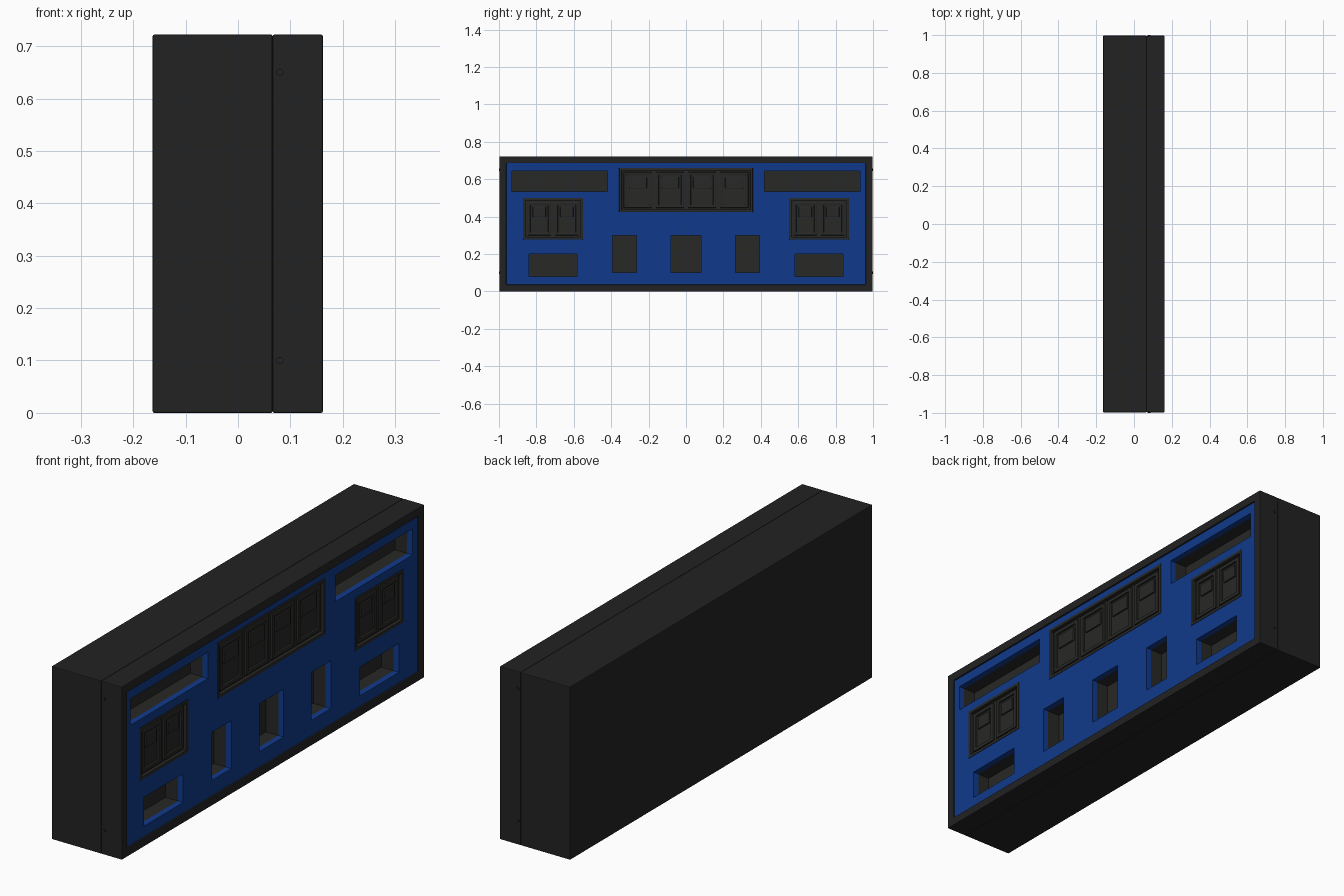
import bpy, bmesh
from mathutils import Matrix, Vector

cube = bpy.data.objects.get("Cube")
if cube:
    bpy.data.objects.remove(cube, do_unlink=True)


def material(name, rgb):
    m = bpy.data.materials.new(name)
    m.use_nodes = True
    m.diffuse_color = (*rgb, 1)
    bsdf = m.node_tree.nodes["Principled BSDF"]
    bsdf.inputs["Base Color"].default_value = (*rgb, 1)
    bsdf.inputs["Roughness"].default_value = 0.7
    return m


BLACK = material("black casing", (0.016, 0.016, 0.016))
GREY = material("charcoal fittings", (0.021, 0.021, 0.02))
BLUE = material("blue panel", (0.005, 0.042, 0.26))


def finish(name, bm, mat, bevel=0):
    bmesh.ops.recalc_face_normals(bm, faces=bm.faces)
    mesh = bpy.data.meshes.new(name)
    bm.to_mesh(mesh)
    bm.free()
    mesh.materials.append(mat)
    obj = bpy.data.objects.new(name, mesh)
    bpy.context.collection.objects.link(obj)
    if bevel:
        mod = obj.modifiers.new("soft edges", "BEVEL")
        mod.width, mod.segments = bevel, 2
    return obj


def box(name, x, y, z, mat, bevel=0):
    """Box from three (low, high) ranges."""
    bm = bmesh.new()
    size = [b - a for a, b in (x, y, z)]
    mid = Vector([(a + b) / 2 for a, b in (x, y, z)])
    bmesh.ops.create_cube(bm, size=1, matrix=Matrix.Translation(mid) @ Matrix.Diagonal((*size, 1)))
    return finish(name, bm, mat, bevel)


def frame(name, x, y, z, wall, mat, bevel=0):
    """Rectangular ring around the opening y, z, running along x."""
    bm = bmesh.new()
    loops = []
    for px, g in ((x[0], 0), (x[1], 0), (x[1], wall), (x[0], wall)):
        corners = ((y[0] - g, z[0] - g), (y[1] + g, z[0] - g), (y[1] + g, z[1] + g), (y[0] - g, z[1] + g))
        loops.append([bm.verts.new((px, *c)) for c in corners])
    for i in range(4):
        a, b = loops[i], loops[(i + 1) % 4]
        for j in range(4):
            k = (j + 1) % 4
            bm.faces.new((a[j], a[k], b[k], b[j]))
    return finish(name, bm, mat, bevel)


FACE, SEAM, PANEL = 0.162, 0.066, 0.155
HALF, TOP, RIM = 0.997, 0.722, 0.036

# Casing: solid rear housing and front bezel
box("rear_housing", (-0.163, SEAM), (-HALF, HALF), (0, TOP), BLACK, 0.003)
frame("front_bezel", (SEAM, FACE), (RIM - HALF, HALF - RIM), (RIM, TOP - RIM), RIM, BLACK, 0.003)

# Openings in the panel, mirrored along the length
deep = {
    "upper_slot": ((0.42, 0.93), (0.535, 0.645)),
    "lower_slot": ((0.583, 0.84), (0.08, 0.2)),
    "side_socket": ((0.265, 0.392), (0.1, 0.3)),
}
pockets = [("centre_socket", (-0.08, 0.08), (0.1, 0.3))]
for name, (y, z) in deep.items():
    pockets.append((name + "_back", y, z))
    pockets.append((name + "_front", (-y[1], -y[0]), z))
modules = [
    ("centre_module", (-0.357, 0.357), (0.425, 0.66), 4),
    ("back_module", (0.55, 0.872), (0.278, 0.5), 2),
    ("front_module", (-0.872, -0.55), (0.278, 0.5), 2),
]

# Blue panel: grid of cells, leaving the openings empty
holes = [p[1:3] for p in pockets + modules]
ys = sorted({v for y, z in holes for v in y} | {RIM - HALF, HALF - RIM})
zs = sorted({v for y, z in holes for v in z} | {RIM, TOP - RIM})
bm = bmesh.new()
grid = [[bm.verts.new((PANEL, y, z)) for z in zs] for y in ys]
for i in range(len(ys) - 1):
    for j in range(len(zs) - 1):
        cy, cz = (ys[i] + ys[i + 1]) / 2, (zs[j] + zs[j + 1]) / 2
        if not any(y[0] < cy < y[1] and z[0] < cz < z[1] for y, z in holes):
            bm.faces.new((grid[i][j], grid[i + 1][j], grid[i + 1][j + 1], grid[i][j + 1]))
bmesh.ops.delete(bm, geom=[v for v in bm.verts if not v.link_faces], context="VERTS")
panel = finish("blue_panel", bm, BLUE)
if panel.data.polygons[0].normal.x < 0:
    panel.data.flip_normals()
solid = panel.modifiers.new("thickness", "SOLIDIFY")
solid.thickness, solid.offset = 0.025, -1

# Dark linings of the deep pockets
for name, y, z in pockets:
    frame(name + "_lining", (SEAM, PANEL - 0.024), y, z, 0.006, GREY)
    box(name + "_floor", (SEAM - 0.01, SEAM + 0.008), y, z, GREY)

# Button modules: base plate, rim, and a framed button in each bay
for name, y, z, count in modules:
    rim = 0.014
    inner_y, inner_z = (y[0] + rim, y[1] - rim), (z[0] + rim, z[1] - rim)
    box(name + "_base", (SEAM, PANEL - 0.012), y, z, GREY)
    frame(name + "_rim", (PANEL - 0.03, PANEL + 0.002), inner_y, inner_z, rim, GREY, 0.003)
    pitch = (inner_y[1] - inner_y[0]) / count
    for i in range(count):
        a = inner_y[0] + i * pitch
        bay_y = (a + 0.026, a + pitch - 0.026)
        bay_z = (inner_z[0] + 0.024, inner_z[1] - 0.024)
        frame(f"{name}_bay_{i + 1}", (PANEL - 0.016, PANEL - 0.003), bay_y, bay_z, 0.016, GREY, 0.003)
        mid = (bay_z[0] + bay_z[1]) / 2
        box(f"{name}_button_{i + 1}", (PANEL - 0.016, PANEL - 0.005),
            (bay_y[0] + 0.012, bay_y[1] - 0.012), (mid + 0.008, bay_z[1] - 0.01), GREY, 0.003)

# Small screws on both ends of the bezel
for side in (-1, 1):
    for z in (0.1, 0.65):
        bm = bmesh.new()
        turn = Matrix.Rotation(1.5708, 4, "X")
        bmesh.ops.create_cone(bm, cap_ends=True, segments=12, radius1=0.007, radius2=0.007, depth=0.006,
                              matrix=Matrix.Translation((0.08, side * HALF, z)) @ turn)
        finish(f"screw_{'back' if side > 0 else 'front'}_{'low' if z < 0.3 else 'high'}", bm, BLACK)
